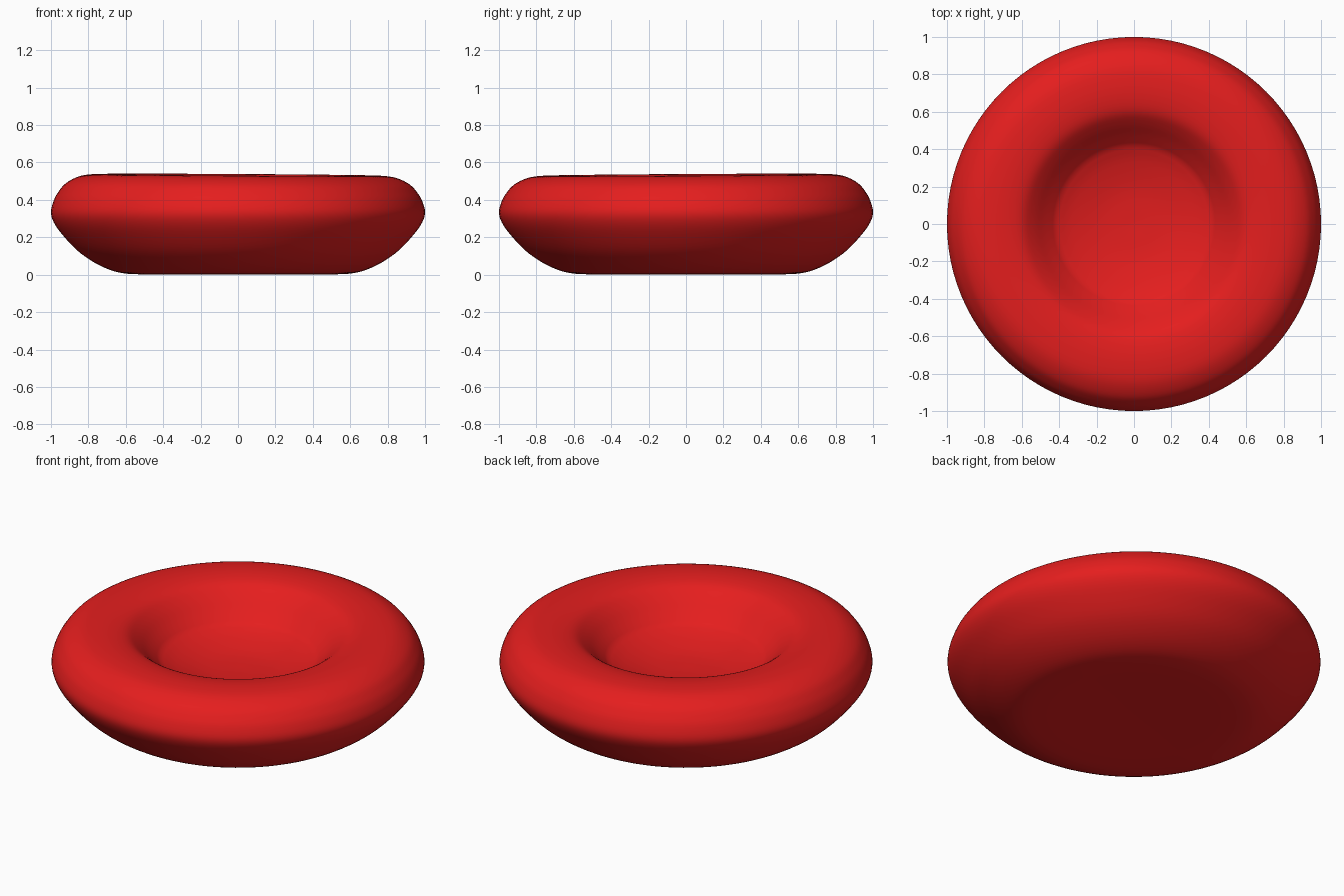
import bpy, bmesh, math
from mathutils import Vector

cube = bpy.data.objects.get("Cube")
if cube:
    bpy.data.objects.remove(cube, do_unlink=True)

# Red material
red = bpy.data.materials.new("red")
red.use_nodes = True
colour = (0.78, 0.013, 0.013, 1)
red.diffuse_color = colour
red.node_tree.nodes["Principled BSDF"].inputs["Base Color"].default_value = colour


def smooth_path(points, steps):
    """Catmull-Rom curve through the points."""
    p = [Vector(v) for v in points]
    p = [2 * p[0] - p[1]] + p + [2 * p[-1] - p[-2]]
    path = []
    for a, b, c, d in zip(p, p[1:], p[2:], p[3:]):
        for i in range(steps):
            t = i / steps
            path.append(0.5 * (2 * b + (c - a) * t + (2 * a - 5 * b + 4 * c - d) * t ** 2
                               + (3 * b - a - 3 * c + d) * t ** 3))
    return path + [p[-2]]


# Half section (radius, height): underside, bulging side, rim, inner wall, dish floor
outer = [(0, 0.004), (0.3, 0.003), (0.5, 0.002), (0.6, 0.006), (0.68, 0.024), (0.77, 0.066),
         (0.86, 0.13), (0.94, 0.215), (0.985, 0.28), (1, 0.335), (0.985, 0.395),
         (0.96, 0.44), (0.92, 0.485), (0.85, 0.521), (0.77, 0.533), (0.68, 0.531),
         (0.6, 0.513), (0.54, 0.47), (0.48, 0.412), (0.42, 0.357)]
floor = [(0.42, 0.357), (0.33, 0.323), (0.18, 0.29), (0, 0.28)]
section = smooth_path(outer, 4) + smooth_path(floor, 4)[1:]

# Turn the section into the dished disc
bm = bmesh.new()
verts = [bm.verts.new((max(v.x, 0), 0, max(v.y, 0))) for v in section]
edges = [bm.edges.new(pair) for pair in zip(verts, verts[1:])]
bmesh.ops.spin(bm, geom=verts + edges, cent=(0, 0, 0), axis=(0, 0, 1),
               angle=math.tau, steps=96, use_merge=True)
bmesh.ops.remove_doubles(bm, verts=bm.verts, dist=0.0005)
bmesh.ops.recalc_face_normals(bm, faces=bm.faces)

# Slight tilt of the rim towards the front left
for v in bm.verts:
    lift = min(max((v.co.z - 0.33) / 0.2, 0), 1)
    v.co.z += 0.006 * lift * (v.co.y - v.co.x)

mesh = bpy.data.meshes.new("dished_disc")
bm.to_mesh(mesh)
bm.free()
mesh.materials.append(red)
mesh.shade_smooth()
disc = bpy.data.objects.new("dished_disc", mesh)
bpy.context.collection.objects.link(disc)
